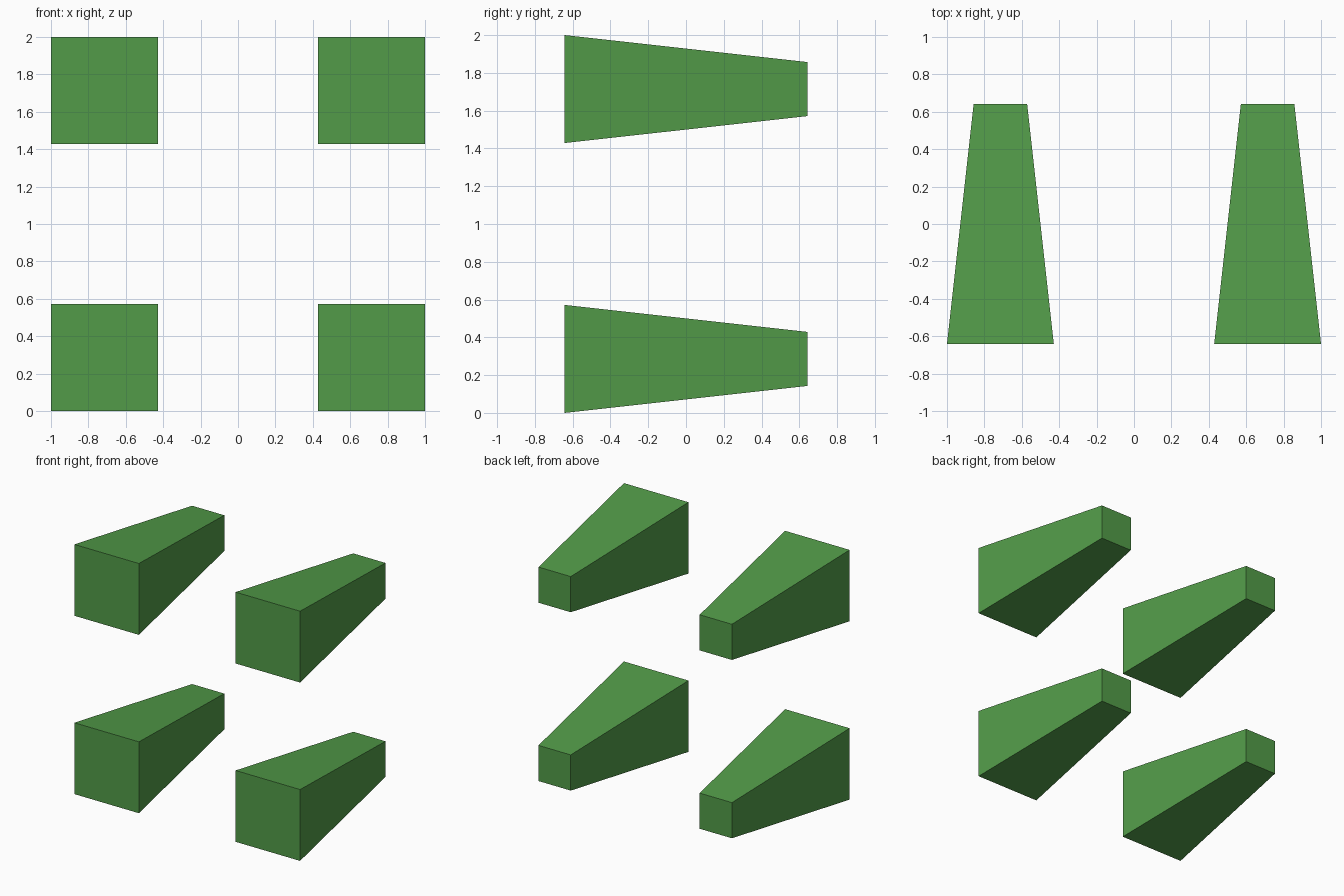
import bpy
import bmesh

if "Cube" in bpy.data.objects:
    bpy.data.objects.remove(bpy.data.objects["Cube"])

# One flat green for all parts
green = bpy.data.materials.new("leaf_green")
green.diffuse_color = (0.085, 0.33, 0.066, 1.0)
green.use_nodes = True
green.node_tree.nodes["Principled BSDF"].inputs["Base Color"].default_value = green.diffuse_color

U = 2 / 7            # base unit: narrow end width
HALF_LEN = 2.25 * U  # half the depth along y
OFFSET = 2.5 * U     # leg centre distance from the middle


def tapered_block(name, x, z):
    """Square block, wide at the front (-y), half as wide at the back."""
    bm = bmesh.new()
    bmesh.ops.create_cube(bm, size=1)
    for v in bm.verts:
        width = U if v.co.y > 0 else 2 * U
        v.co.x *= width
        v.co.z *= width
        v.co.y *= 2 * HALF_LEN
    mesh = bpy.data.meshes.new(name)
    bm.to_mesh(mesh)
    bm.free()
    mesh.materials.append(green)
    obj = bpy.data.objects.new(name, mesh)
    obj.location = (x, 0, z)
    bpy.context.collection.objects.link(obj)


# Four blocks: left/right, lower/upper
for side, sx in (("left", -1), ("right", 1)):
    for level, sz in (("lower", -1), ("upper", 1)):
        tapered_block(f"{level}_{side}_tapered_block", sx * OFFSET, 1 + sz * OFFSET)
